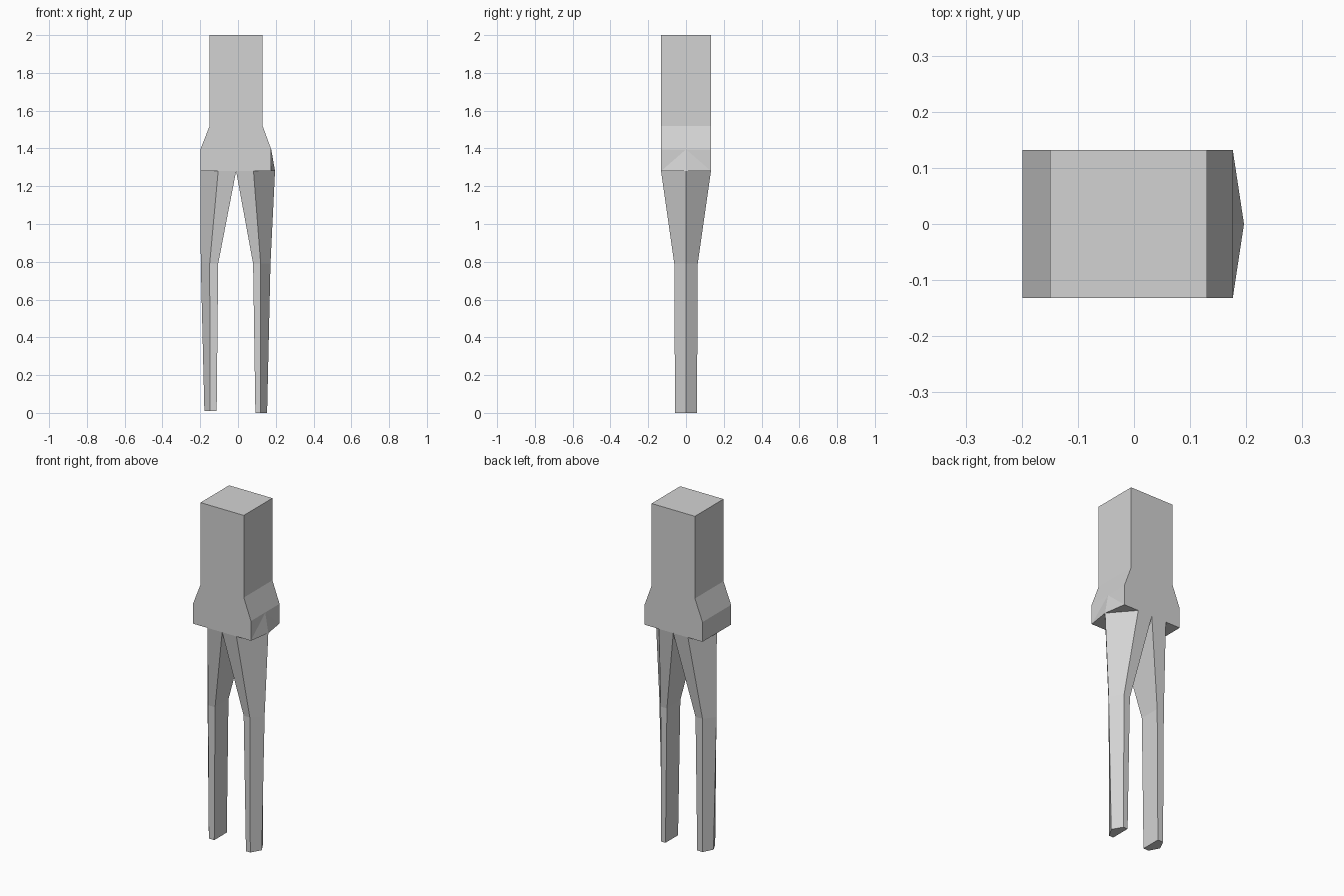
import bpy, bmesh

if "Cube" in bpy.data.objects:
    bpy.data.objects.remove(bpy.data.objects["Cube"])

grey = bpy.data.materials.new("light_grey")
grey.diffuse_color = (0.65, 0.65, 0.65, 1)
grey.use_nodes = True
grey.node_tree.nodes["Principled BSDF"].inputs["Base Color"].default_value = grey.diffuse_color


def build(name, faces):
    """Make a flat-shaded object from faces given as point lists."""
    bm = bmesh.new()
    for pts in faces:
        bm.faces.new([bm.verts.new(p) for p in pts])
    bmesh.ops.remove_doubles(bm, verts=bm.verts, dist=0.0005)
    bmesh.ops.recalc_face_normals(bm, faces=bm.faces)
    mesh = bpy.data.meshes.new(name)
    bm.to_mesh(mesh)
    bm.free()
    mesh.materials.append(grey)
    bpy.context.collection.objects.link(bpy.data.objects.new(name, mesh))


def loft(rings):
    """Quads between neighbouring rings."""
    n = len(rings[0])
    return [[a[i], a[(i + 1) % n], b[(i + 1) % n], b[i]]
            for a, b in zip(rings, rings[1:]) for i in range(n)]


D = 0.132                  # half depth of the body
HIP = 1.28                 # height where the legs start
LEFT, RIGHT = -0.199, 0.176
RIDGE = 0.196              # tip of the bulge on the right hip
CREASE = {-1: -0.105, 1: 0.082}

# Body: square column flaring out to the hips
levels = [(2.0, -0.15, 0.13), (1.52, -0.15, 0.13), (1.395, LEFT, RIGHT)]
rings = [[(l, -D, z), (r, -D, z), (r, D, z), (l, D, z)] for z, l, r in levels]
faces = [rings[0]] + loft(rings)
faces.append([(LEFT, -D, 1.395), (LEFT, D, 1.395), (LEFT, D, HIP), (LEFT, 0, HIP), (LEFT, -D, HIP)])
peak, tip = (RIGHT, 0, 1.395), (RIDGE, 0, HIP)
for y in (-D, D):
    # Front and back walls, down to the leg creases and the crotch
    faces.append([(LEFT, y, 1.395), (RIGHT, y, 1.395), (RIGHT, y, HIP), (CREASE[1], y, HIP),
                  (-0.01, y, HIP), (CREASE[-1], y, HIP), (LEFT, y, HIP)])
    # Right hip bulge
    faces.append([(RIGHT, y, 1.395), peak, (RIGHT, y, HIP)])
    faces.append([peak, tip, (RIGHT, y, HIP)])
    # Underside corners outside the legs
    faces.append([(LEFT, y, HIP), (LEFT, 0, HIP), (CREASE[-1], y, HIP)])
    faces.append([(RIGHT, y, HIP), tip, (CREASE[1], y, HIP)])
build("body", faces)


# Legs: five-sided, ridge outward, flat inner wall
def leg(name, sections):
    rings = [[(o, 0, z), (c, -d, z), (i, -d, z), (i, d, z), (c, d, z)]
             for z, o, c, i, d in sections]
    build(name, loft(rings) + [rings[-1]])


# height, ridge x, crease x, inner x, half depth
leg("left_leg", [(HIP, LEFT, CREASE[-1], -0.01, D),
                 (0.79, -0.197, -0.15, -0.105, 0.062),
                 (0.01, -0.178, -0.148, -0.113, 0.058)])
leg("right_leg", [(HIP, RIDGE, CREASE[1], -0.01, D),
                  (0.79, 0.172, 0.12, 0.08, 0.062),
                  (0.0, 0.154, 0.12, 0.092, 0.058)])
